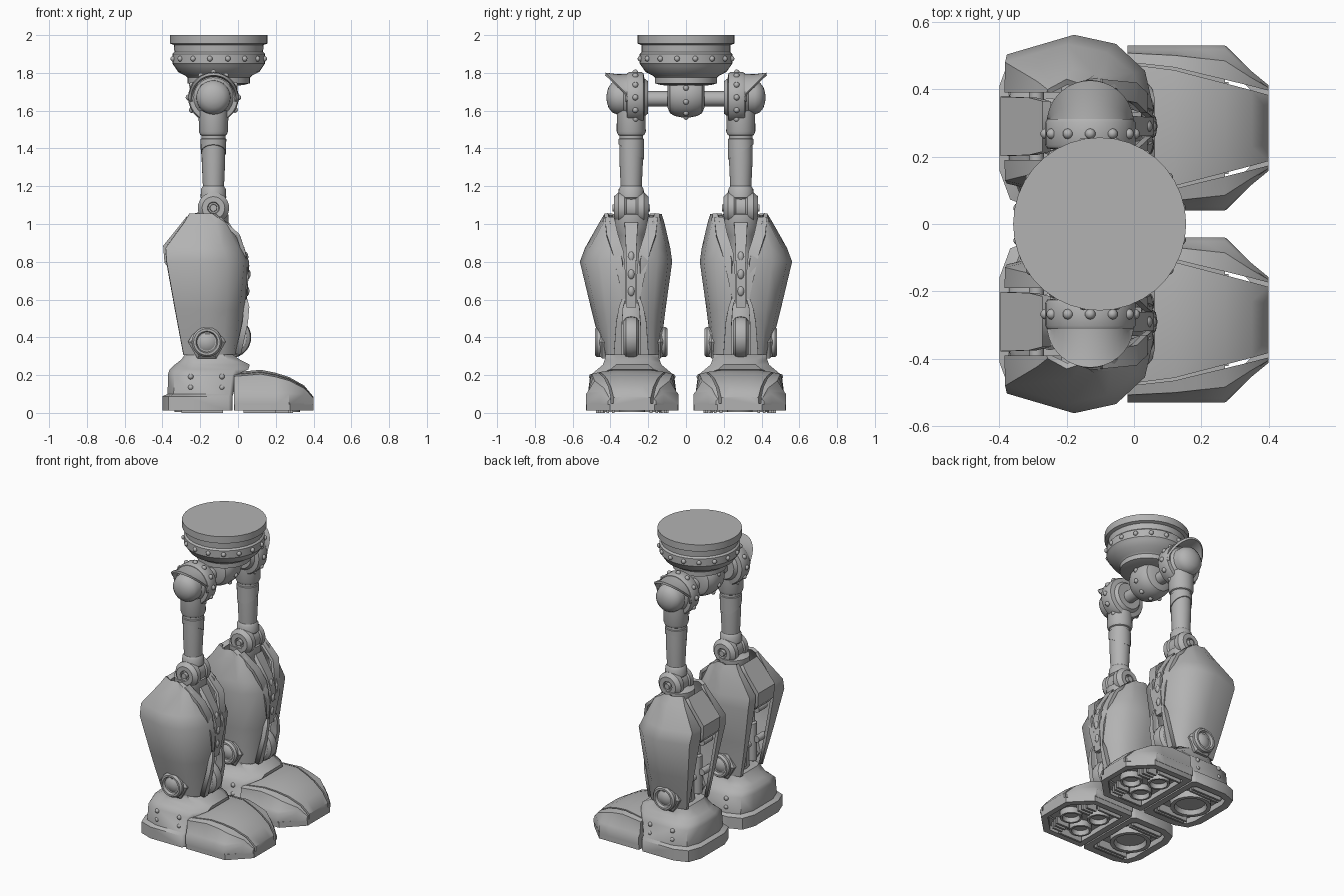
import bpy, bmesh, math
from mathutils import Vector, Matrix

cube = bpy.data.objects.get("Cube")
if cube:
    bpy.data.objects.remove(cube, do_unlink=True)

metal = bpy.data.materials.new("grey metal")
metal.use_nodes = True
GREY = (0.45, 0.45, 0.45, 1)
metal.diffuse_color = GREY
metal.node_tree.nodes["Principled BSDF"].inputs["Base Color"].default_value = GREY


def finish(name, bm, thick=0, angle=32):
    bmesh.ops.remove_doubles(bm, verts=bm.verts, dist=1e-5)
    bmesh.ops.recalc_face_normals(bm, faces=bm.faces)
    for f in bm.faces:
        f.smooth = True
    for e in bm.edges:
        e.smooth = len(e.link_faces) == 2 and e.calc_face_angle(0) < math.radians(angle)
    me = bpy.data.meshes.new(name)
    bm.to_mesh(me)
    bm.free()
    me.materials.append(metal)
    ob = bpy.data.objects.new(name, me)
    bpy.context.collection.objects.link(ob)
    if thick:
        mod = ob.modifiers.new("thickness", "SOLIDIFY")
        mod.thickness, mod.offset = thick, 0


def loft(name, rings, closed=True, loop=False, thick=0, angle=32):
    """Bridge a row of sections that all have the same number of points."""
    bm = bmesh.new()
    rows = [[bm.verts.new(p) for p in ring] for ring in rings]
    n = len(rows[0])
    pairs = list(zip(rows, rows[1:])) + ([(rows[-1], rows[0])] if loop else [])
    for a, b in pairs:
        for i in range(n if closed else n - 1):
            j = (i + 1) % n
            bm.faces.new((a[i], a[j], b[j], b[i]))
    if closed and not loop:
        bm.faces.new(rows[0])
        bm.faces.new(rows[-1])
    finish(name, bm, thick, angle)


def circle(centre, r, n, axis, start=0):
    out = []
    for i in range(n):
        a = start + math.tau * i / n
        u, v = r * math.cos(a), r * math.sin(a)
        out.append(Vector(centre) + Vector((u, v, 0) if axis == "z" else (u, 0, v)))
    return out


def lathe(name, profile, centre, axis="z", side=1, seg=28):
    """Turn (radius, height) points about an axis through the centre."""
    up = Vector((0, 0, 1) if axis == "z" else (0, side, 0))
    loft(name, [circle(Vector(centre) + up * h, r, seg, axis) for r, h in profile])


def rivets(name, points, size=0.015, tall=1):
    bm = bmesh.new()
    for p in points:
        bmesh.ops.create_uvsphere(bm, u_segments=10, v_segments=6, radius=size,
                                  matrix=Matrix.Translation(p) @ Matrix.Diagonal((1, 1, tall, 1)))
    finish(name, bm, angle=60)


# Waist turntable and pelvis
lathe("waist", [(0, 2), (.257, 2), (.257, 1.955), (.237, 1.948), (.235, 1.91), (.246, 1.90),
                (.246, 1.85), (.235, 1.835), (.215, 1.805), (.175, 1.785), (.165, 1.775),
                (.165, 1.745), (.13, 1.735), (0, 1.73)], (-.102, 0, 0), seg=36)
rivets("waist_rivets", circle((-.102, 0, 1.875), .246, 16, "z", .2))
HUB = Vector((-.13, 0, 1.685))
lathe("pelvis_hub", [(0, -.097), (.07, -.097), (.098, -.085), (.113, -.06), (.12, -.025),
                     (.12, .025), (.113, .06), (.098, .085), (.07, .097), (0, .097)], HUB, "y")
rivets("pelvis_rivets", circle(HUB, .119, 10, "y", .3))
lathe("hip_axle", [(0, -.26), (.04, -.26), (.04, .26), (0, .26)], HUB - Vector((0, 0, .022)), "y")

# Shin plate levels: height, back x, front x, outer depth, inner depth, front tip
SHELL = [(1.05, -.26, -.13, .14, .16, .12), (1.0, -.29, -.06, .17, .175, .11),
         (.87, -.385, .015, .243, .205, .06), (.8, -.38, .05, .27, .215, .045),
         (.55, -.335, .025, .21, .18, .045), (.47, -.32, .01, .19, .17, .05),
         (.31, -.29, -.015, .145, .155, .07)]
# Toe levels: x, half width, height, seam
TOE = [(-.02, .245, .215, .19), (.12, .245, .228, .172), (.2, .245, .212, .151),
       (.27, .245, .19, .133), (.35, .168, .145, .112), (.4, .127, .085, .098)]


for s, label in ((1, "left"), (-1, "right")):
    def P(x, d, z):
        return Vector((x, s * (.29 + d), z))

    def N(part):
        return label + "_" + part

    def strip(part, rows, thick=.02):
        loft(N(part), [[P(x, d1, z), P(x, d2, z)] for z, x, d1, d2 in rows],
             closed=False, thick=thick)

    def outline(x0, x1, w, cb, cf, z):
        """Foot outline with rounded back corners and cut front corners."""
        q = cb * .27
        pts = [(x0 + cb, -w), (x1 - cf, -w), (x1, cf - w), (x1, w - cf), (x1 - cf, w),
               (x0 + cb, w), (x0 + q, w - q), (x0, w - cb), (x0, cb - w), (x0 + q, q - w)]
        return [P(x, y - .005, z) for x, y in pts]

    # Hip joint with riveted band, dome and hood
    hip = P(-.13, 0, 1.67)
    lathe(N("hip_joint"), [(0, -.09), (.085, -.09), (.1, -.07), (.128, -.065), (.134, -.055),
                           (.134, .012), (.128, .022), (.105, .024), (.092, .04), (.09, .075),
                           (.08, .1), (.055, .12), (.025, .129), (0, .131)],
          hip, "y", s)
    rivets(N("hip_rivets"), circle(hip + Vector((0, -s * .022, 0)), .132, 12, "y"), .016)
    arcs = [math.radians(-10 + 10 * i) for i in range(21)]
    loft(N("hip_hood"), [[hip + Vector((r * math.cos(a), s * (.01 + k * max(math.sin(a), .12)),
                                        r * math.sin(a))) for a in arcs]
                         for r, k in ((.118, 0), (.116, .06), (.124, .127))],
         closed=False, thick=.014)

    # Thigh with a slanted sleeve
    lathe(N("thigh"), [(0, 1.62), (.076, 1.6), (.077, 1.49), (.07, 1.472), (.063, 1.468),
                       (.062, 1.33), (.056, 1.2), (.066, 1.185), (.068, 1.14),
                       (.05, 1.12), (.05, 1.02), (0, 1.02)], P(-.13, 0, 0))
    sleeve = [circle(P(-.13, 0, z), r, 28, "z") for r, z in ((.06, 1.455), (.068, 1.45), (.067, 1.38))]
    for p in sleeve[-1]:
        p.z += .6 * (s * p.y - .29)
    loft(N("thigh_sleeve"), sleeve)

    # Knee
    knee = P(-.13, 0, 1.085)
    lathe(N("knee_hub"), [(0, -.04), (.075, -.04), (.075, .04), (0, .04)], knee, "y")
    for k in (1, -1):
        lathe(N("knee_disc"), [(0, .02), (.07, .02), (.083, .035), (.083, .068), (.06, .092),
                               (.032, .092), (.028, .08), (.02, .08), (.018, .1), (0, .1)],
              knee, "y", s * k)
    lathe(N("shin_core"), [(0, 1.08), (.1, 1.05), (.1, .98), (.075, .94), (.075, .6),
                           (.1, .55), (.1, .3), (0, .3)], P(-.15, 0, 0), seg=16)

    # Shin side plates, deeper on the outer side
    for k, col, part in ((1, 3, "outer_shin_plate"), (-1, 4, "inner_shin_plate")):
        rings = []
        for row in SHELL:
            z, xb, xf, tip = row[0], row[1], row[2], row[5]
            d, span = row[col] - .008, xf - xb
            rings.append([P(xf, k * tip, z), P(xf - span * .06, k * (tip + d) * .52, z),
                          P(xf - span * .25, k * d * .9, z), P(xf - span * .53, k * d, z),
                          P(xb + .01, k * max(d * .79, .105), z), P(xb + .01, k * .1, z)])
        loft(N(part), rings, closed=False, thick=.02, angle=48)

        # Layered front panels and ankle guards
        strip("front_panel", [(1.03, -.1, k * .09, k * .14), (.94, .0, k * .07, k * .13),
                              (.85, .03, k * .04, k * .1), (.72, .045, k * .028, k * .07),
                              (.58, .032, k * .028, k * .04)])
        strip("ankle_guard", [(.6, .035, k * .03, k * .05), (.56, .045, k * .042, k * .065),
                              (.48, .038, k * .048, k * .08), (.31, .0, k * .048, k * .092)], .03)

        # Pistons and spacer pins behind the plates
        lathe(N("piston"), [(0, .35), (.03, .35), (.03, .6), (.018, .61), (.018, .88), (0, .88)],
              P(-.25, k * .055, 0), seg=12)
        for z in (.5, .7, .9):
            lathe(N("spacer_pin"), [(0, .04), (.022, .04), (.022, .13), (0, .13)],
                  P(-.29, 0, z), "y", s * k, 12)

        # Ankle nut and boss with a domed centre
        boss = P(-.165, 0, .375)
        lathe(N("ankle_nut"), [(0, .1), (.1, .1), (.1, .155), (.085, .167), (0, .167)],
              boss, "y", s * k, 6)
        lathe(N("ankle_boss"), [(0, .12), (.08, .12), (.08, .18), (.07, .193), (.058, .193),
                                (.052, .175), (.045, .175), (.03, .185), (0, .19)],
              boss, "y", s * k)
        rivets(N("heel_rivets"), [P(x, k * .214 - .005, z) for x in (-.25, -.085)
                                  for z in (.135, .192)])

        # Side of the toe cap, with a gap that widens forwards
        side = []
        for x, w, h, seam in TOE:
            m = seam + .006 + .018 * x
            side.append([P(x, k * y - .005, z) for y, z in
                         ((m, .045), (w, .045), (w, min(.1, h * .75)),
                          (w - .012, min(.115, h * .85)),
                          (m + (w - m) * .55, h * .9), (m, h * .94))])
        loft(N("toe_side"), side, angle=40)

    # Centre spine, back panel and ankle wheel
    strip("shin_spine", [(1.0, -.06, -.035, .035), (.87, .02, -.028, .028),
                         (.78, .045, -.026, .026), (.56, .03, -.026, .026)], .03)
    rivets(N("spine_rivets"), [P(.036, 0, .825), P(.048, 0, .735), P(.042, 0, .645)], .02, 1.5)
    strip("back_panel", [(1.03, -.26, -.075, .075), (.98, -.3, -.085, .085),
                         (.88, -.382, -.088, .088), (.8, -.375, -.085, .085),
                         (.77, -.35, -.075, .075)], .03)
    lathe(N("ankle_wheel"), [(0, -.042), (.085, -.042), (.105, -.028), (.11, 0), (.105, .028),
                             (.085, .042), (0, .042)], P(-.04, 0, .4), "y")

    # Heel with recessed sole
    loft(N("heel"), [outline(-.35, -.07, .2, .07, .02, .05), outline(-.35, -.07, .2, .07, .02, .012),
                     outline(-.4, -.03, .245, .12, .02, .012), outline(-.4, -.03, .245, .12, .02, .088),
                     outline(-.373, -.025, .224, .12, .02, .1), outline(-.37, .0, .215, .12, .03, .205),
                     outline(-.362, .055, .185, .11, .07, .23), outline(-.335, .062, .155, .1, .07, .255),
                     outline(-.3, .01, .145, .08, .06, .282), outline(-.28, -.03, .14, .07, .05, .31)],
         angle=48)

    # Toe centre, inner core and sole frame
    loft(N("toe_centre"), [[P(x, y - .005, z) for y, z in
                            ((-m, .045), (m, .045), (m, h * .95), (m * .5, h),
                             (-m * .5, h), (-m, h * .95))] for x, w, h, m in TOE], angle=40)
    loft(N("toe_core"), [[P(x, y - .005, z) for y, z in
                          ((-w + .03, .05), (w - .03, .05), (m + .02, h * .8), (-m - .02, h * .8))]
                         for x, w, h, m in TOE[:4]])
    loft(N("toe_sole_frame"), [outline(-.02, .4, .243, .01, .125, .012),
                               outline(-.02, .4, .243, .01, .125, .05),
                               outline(.02, .365, .205, .01, .11, .05),
                               outline(.02, .365, .205, .01, .11, .012)], loop=True)

    # Sole treads: one broad heel pad, three toe pads and bars
    for x, d, r in ((-.21, 0, .125), (.26, 0, .068), (.115, -.085, .068), (.115, .085, .068)):
        lathe(N("sole_pad"), [(0, .05), (r, .05), (r, .005), (r * .8, .005), (r * .72, .035),
                              (0, .035)], P(x, d - .005, 0), seg=20)
    for k in (1, -1):
        for x0, x1, y in ((-.3, -.08, .15), (-.3, -.08, .175), (.2, .29, .1),
                          (.2, .28, .13), (.2, .27, .16), (.03, .2, .185)):
            loft(N("sole_bar"), [[P(x, k * y + d - .005, z) for d, z in
                                  ((-.007, .05), (.007, .05), (.007, 0), (-.007, 0))]
                                 for x in (x0, x1)])
